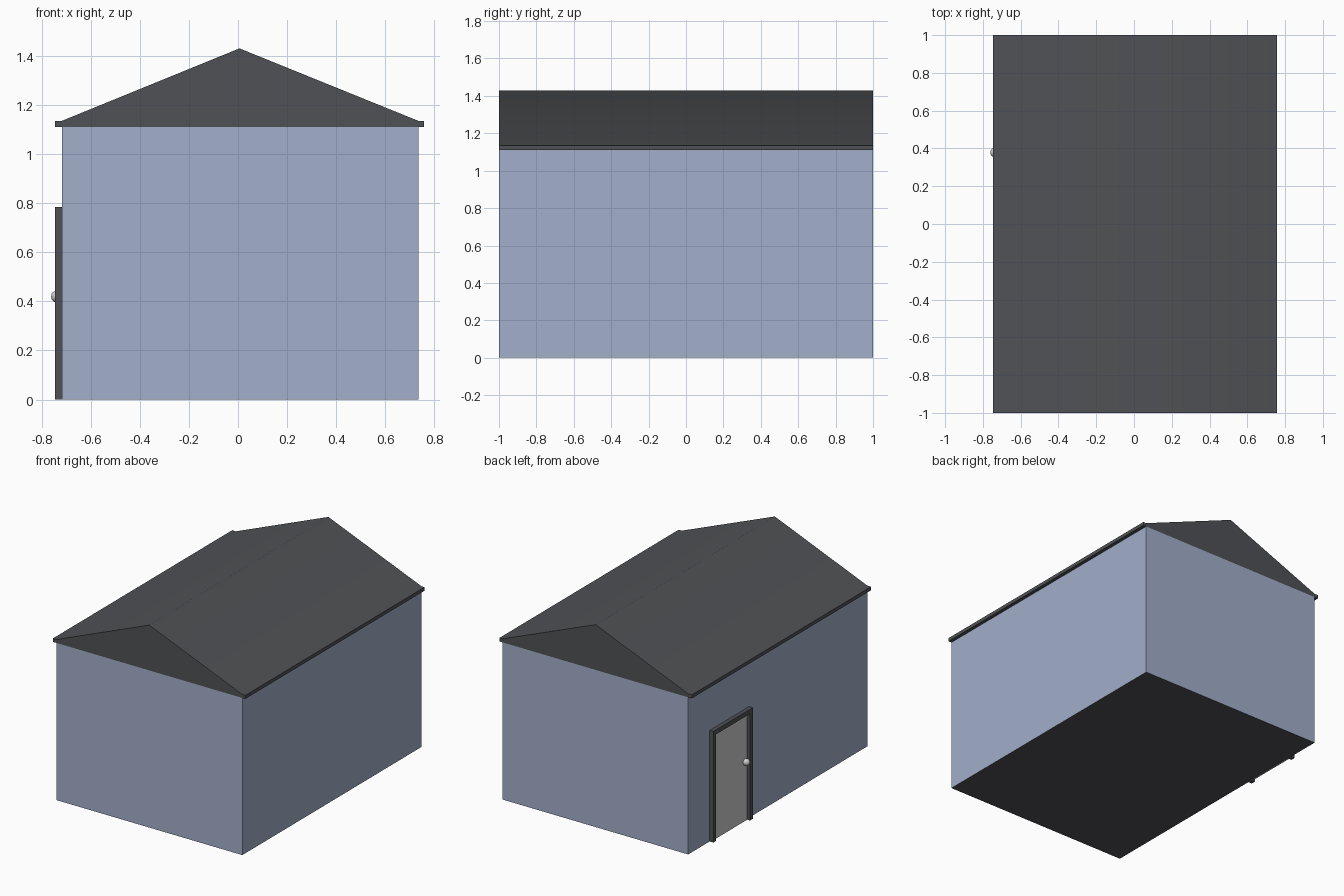
import bpy, bmesh, math

if "Cube" in bpy.data.objects:
    bpy.data.objects.remove(bpy.data.objects["Cube"])

WALL_L, WALL_R, WALL_H = -0.717, 0.734, 1.11


def material(name, rgb):
    m = bpy.data.materials.new(name)
    m.diffuse_color = (*rgb, 1)
    m.use_nodes = True
    m.node_tree.nodes["Principled BSDF"].inputs["Base Color"].default_value = m.diffuse_color
    return m


blue = material("blue_wall", (0.36, 0.43, 0.59))
dark = material("dark_trim", (0.08, 0.083, 0.09))


def prism(name, points, direction, mats=()):
    """Extrude a closed outline along a direction vector."""
    bm = bmesh.new()
    face = bm.faces.new([bm.verts.new(p) for p in points])
    ext = bmesh.ops.extrude_face_region(bm, geom=[face], use_keep_orig=True)
    verts = [g for g in ext["geom"] if isinstance(g, bmesh.types.BMVert)]
    bmesh.ops.translate(bm, verts=verts, vec=direction)
    bmesh.ops.recalc_face_normals(bm, faces=bm.faces)
    mesh = bpy.data.meshes.new(name)
    bm.to_mesh(mesh)
    bm.free()
    ob = bpy.data.objects.new(name, mesh)
    bpy.context.collection.objects.link(ob)
    for m in mats:
        mesh.materials.append(m)
    return ob


def smooth(ob, degrees):
    bpy.ops.object.select_all(action='DESELECT')
    ob.select_set(True)
    bpy.context.view_layer.objects.active = ob
    bpy.ops.object.shade_smooth_by_angle(angle=math.radians(degrees))


# Walls, with a dark floor underneath
walls = prism("walls", [(WALL_L, -1, 0), (WALL_R, -1, 0),
                        (WALL_R, -1, WALL_H), (WALL_L, -1, WALL_H)],
              (0, 2, 0), (blue, dark))
for p in walls.data.polygons:
    if p.normal.z < -0.5:
        p.material_index = 1

# Gabled roof with a small flat lip along each eave
profile = [(-0.746, WALL_H), (0.758, WALL_H), (0.758, 1.135), (WALL_R, 1.135),
           (0.006, 1.43), (WALL_L, 1.135), (-0.746, 1.135)]
roof = prism("roof", [(x, -1, z) for x, z in profile], (0, 2, 0), (dark,))
smooth(roof, 50)

# Door frame: one U-shaped outline on the left wall
y0, y1, top, w = 0.32, 0.76, 0.785, 0.032
outline = [(y0, 0), (y0, top), (y1, top), (y1, 0),
           (y1 - w, 0), (y1 - w, top - w), (y0 + w, top - w), (y0 + w, 0)]
prism("door_frame", [(WALL_L, y, z) for y, z in outline], (-0.029, 0, 0), (dark,))

# Door panel, set back inside the frame
panel = [(y0 + w, 0), (y1 - w, 0), (y1 - w, top - w), (y0 + w, top - w)]
prism("door", [(WALL_L, y, z) for y, z in panel], (-0.008, 0, 0))

# Round door knob
bpy.ops.mesh.primitive_ico_sphere_add(subdivisions=2, radius=0.025,
                                      location=(-0.737, 0.378, 0.42))
knob = bpy.context.object
knob.name = "door_knob"
smooth(knob, 60)
